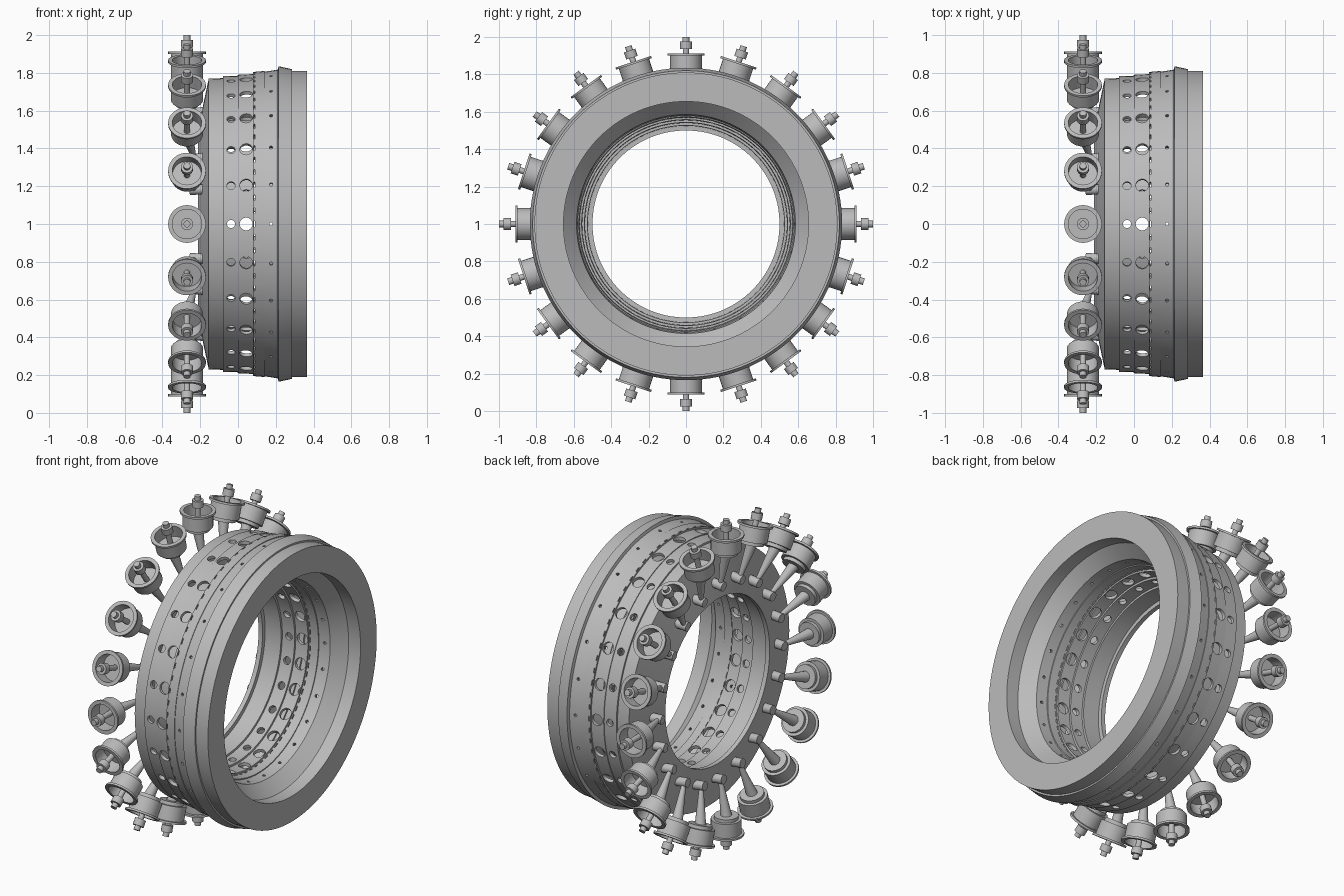
import bpy
import bmesh
from math import radians, pi
from mathutils import Matrix, Vector

if "Cube" in bpy.data.objects:
    bpy.data.objects.remove(bpy.data.objects["Cube"])

# Single metal colour
metal = bpy.data.materials.new("grey_metal")
metal.use_nodes = True
GREY = (0.5, 0.5, 0.5, 1)
metal.diffuse_color = GREY
metal.node_tree.nodes["Principled BSDF"].inputs["Base Color"].default_value = GREY

CENTRE = Vector((0, 0, 1))
AXIS = Matrix.Translation(CENTRE) @ Matrix.Rotation(pi / 2, 4, 'Y')  # lathe axis z -> x


def lathe(bm, profile, segments, matrix, closed=False):
    """Revolve (radius, height) points about z; open profiles are capped on the axis."""
    rings = []
    for r, h in profile:
        if r == 0:
            rings.append([bm.verts.new(matrix @ Vector((0, 0, h)))] * segments)
        else:
            rings.append([bm.verts.new(matrix @ Matrix.Rotation(2 * pi * i / segments, 4, 'Z')
                                       @ Vector((r, 0, h))) for i in range(segments)])
    pairs = list(zip(rings, rings[1:]))
    if closed:
        pairs.append((rings[-1], rings[0]))
    for a, b in pairs:
        for i in range(segments):
            j = (i + 1) % segments
            corners = list(dict.fromkeys((a[i], a[j], b[j], b[i])))
            bm.faces.new(corners)


def finish(bm, name):
    bmesh.ops.recalc_face_normals(bm, faces=bm.faces)
    mesh = bpy.data.meshes.new(name)
    bm.to_mesh(mesh)
    bm.free()
    mesh.materials.append(metal)
    obj = bpy.data.objects.new(name, mesh)
    bpy.context.collection.objects.link(obj)
    return obj


def smooth(obj):
    bpy.ops.object.select_all(action='DESELECT')
    obj.select_set(True)
    bpy.context.view_layer.objects.active = obj
    bpy.ops.object.shade_smooth_by_angle(angle=radians(25))


def ring(name, profile):
    bm = bmesh.new()
    lathe(bm, profile, 120, AXIS, closed=True)
    return finish(bm, name)


def shell(name, skin, offset):
    """Thin revolved wall following a stepped skin of (radius, x) points."""
    back = [(r + offset, x) for r, x in reversed(skin)]
    return ring(name, skin + back)


# Stepped outer and inner walls
outer_liner = shell("outer_liner", [
    (.770, -.155), (.772, -.08), (.783, -.08), (.785, 0), (.790, 0), (.795, .08),
    (.805, .08), (.810, .14), (.806, .14), (.817, .21), (.835, .215), (.820, .285)], -.02)
inner_liner = shell("inner_liner", [
    (.525, -.19), (.527, -.08), (.540, -.08), (.543, 0), (.555, 0), (.558, .08),
    (.568, .08), (.572, .14), (.578, .14), (.585, .21), (.655, .285)], .02)

# Conical front dome with a short lip, and the solid rear ring
ring("front_dome", [(.770, -.155), (.50, -.212), (.50, -.185), (.53, -.185), (.755, -.138)])
ring("rear_ring", [(.81, .28), (.81, .365), (.655, .365), (.655, .28)])
for name in ("front_dome", "rear_ring"):
    smooth(bpy.data.objects[name])

# Radial air holes and cooling slots through both walls
bm = bmesh.new()
HOLES = 24
for i in range(HOLES):
    turn = Matrix.Translation(CENTRE) @ Matrix.Rotation(2 * pi * i / HOLES, 4, 'X')
    for x, r, sides in ((-.037, .022, 20), (.043, .034, 24), (.175, .009, 10)):
        lathe(bm, [(0, .4), (r, .4), (r, .95), (0, .95)], sides,
              turn @ Matrix.Translation((x, 0, 0)))
    for k in range(3):
        place = (turn @ Matrix.Rotation(2 * pi * k / (3 * HOLES), 4, 'X')
                 @ Matrix.Translation((.087, 0, .68)) @ Matrix.Diagonal((.006, .03, .5, 1)))
        bmesh.ops.create_cube(bm, size=1, matrix=place)
cutter = finish(bm, "hole_cutter")
cutter.hide_render = True

for wall in (outer_liner, inner_liner):
    cut = wall.modifiers.new("holes", 'BOOLEAN')
    cut.operation = 'DIFFERENCE'
    cut.solver = 'EXACT'
    cut.object = cutter
    bpy.context.view_layer.objects.active = wall
    bpy.ops.object.modifier_apply(modifier=cut.name)
    smooth(wall)
bpy.data.objects.remove(cutter)

# Injector: open flanged cup, central post with nut, tapered stem and boss.
# Built pointing up from the ring axis.
bm = bmesh.new()
cup_place = Matrix.Translation((-.27, 0, 0))
lathe(bm, [(0, .795), (.068, .795), (.068, .815), (.085, .815), (.085, .90), (.1, .90),
           (.1, .912), (.078, .912), (.078, .835), (0, .835)], 32, cup_place)
lathe(bm, [(0, .83), (.016, .83), (.016, .935), (.032, .935), (.032, .975), (.018, .975),
           (.018, 1.0), (0, 1.0)], 16, cup_place)
top, tip = Vector((-.27, 0, .80)), Vector((-.232, 0, .595))
stem = tip - top
lathe(bm, [(0, 0), (.032, 0), (.012, stem.length), (0, stem.length)], 16,
      Matrix.Translation(top) @ stem.to_track_quat('Z', 'Y').to_matrix().to_4x4())
boss_place = Matrix.Translation((-.18, 0, .593)) @ Matrix.Rotation(radians(-96), 4, 'Y')
lathe(bm, [(0, 0), (.027, 0), (.027, .075), (0, .075)], 20, boss_place)
injector = finish(bm, "injector_01")
smooth(injector)

# Repeat the injector around the ring
INJECTORS = 20
for i in range(INJECTORS):
    part = injector
    if i:
        part = bpy.data.objects.new(f"injector_{i + 1:02d}", injector.data)
        bpy.context.collection.objects.link(part)
    part.matrix_world = (Matrix.Translation(CENTRE)
                         @ Matrix.Rotation(2 * pi * i / INJECTORS, 4, 'X'))
